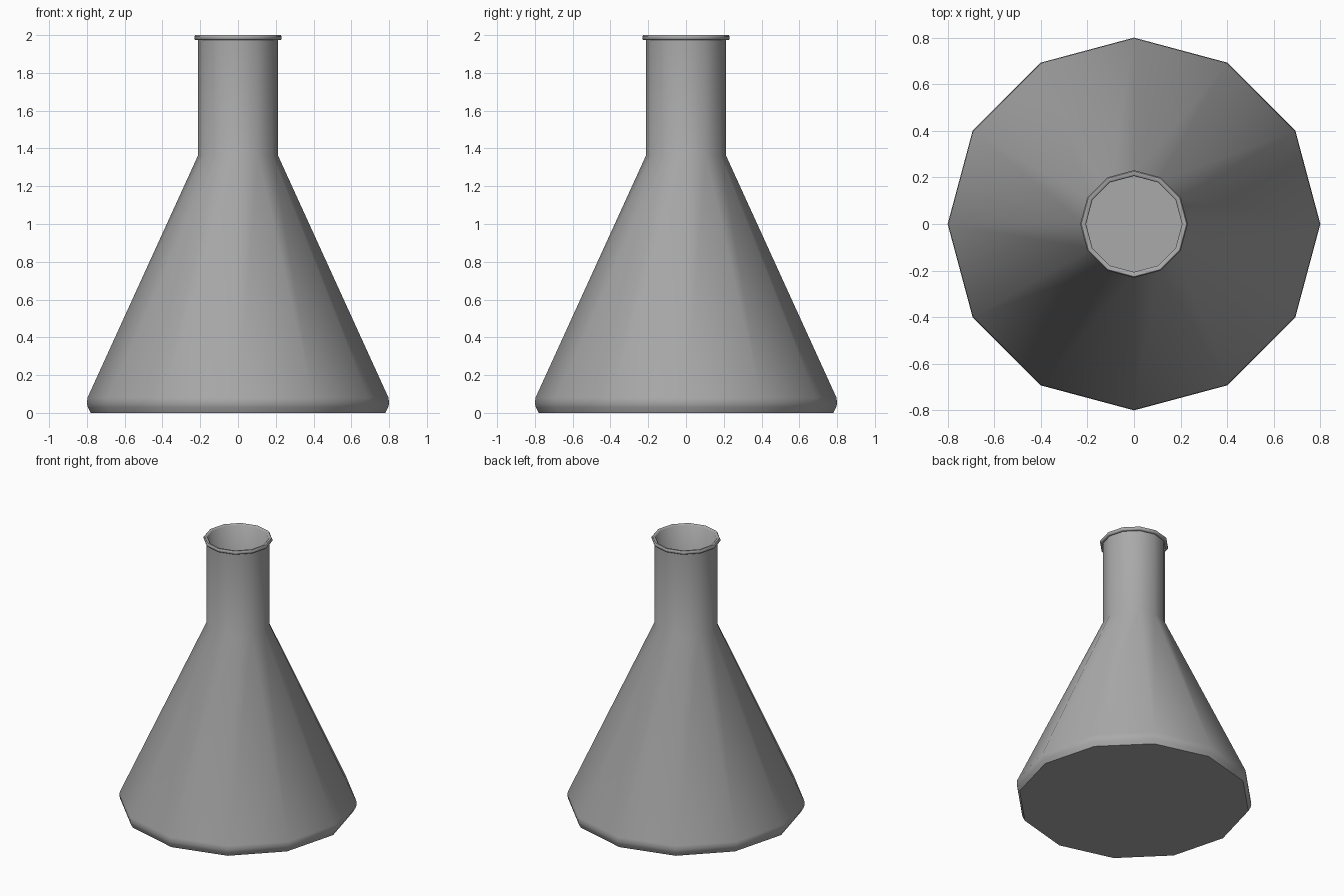
import bpy, bmesh, math

cube = bpy.data.objects.get("Cube")
if cube:
    bpy.data.objects.remove(cube, do_unlink=True)

SIDES = 12

grey = bpy.data.materials.new("plain grey")
grey.use_nodes = True
colour = (0.4, 0.4, 0.4, 1)
grey.diffuse_color = colour
grey.node_tree.nodes["Principled BSDF"].inputs["Base Color"].default_value = colour


def lathe(name, profile):
    """Spin an (radius, height) profile around z; radius 0 closes the end."""
    bm = bmesh.new()
    verts = [bm.verts.new((r, 0, z)) for r, z in profile]
    edges = [bm.edges.new(pair) for pair in zip(verts, verts[1:])]
    bmesh.ops.spin(bm, geom=verts + edges, cent=(0, 0, 0), axis=(0, 0, 1),
                   angle=math.tau, steps=SIDES)
    bmesh.ops.remove_doubles(bm, verts=bm.verts, dist=0.0005)
    bmesh.ops.recalc_face_normals(bm, faces=bm.faces)
    mesh = bpy.data.meshes.new(name)
    bm.to_mesh(mesh)
    bm.free()
    mesh.materials.append(grey)
    obj = bpy.data.objects.new(name, mesh)
    bpy.context.collection.objects.link(obj)
    bpy.ops.object.select_all(action='DESELECT')
    obj.select_set(True)
    bpy.context.view_layer.objects.active = obj
    bpy.ops.object.shade_smooth_by_angle(angle=math.radians(50))
    return obj


# Outer wall, rolled lip, then the thin inner wall back down to the floor
outer = [(0, 0), (0.78, 0), (0.795, 0.03), (0.8, 0.05), (0.797, 0.08),
         (0.213, 1.36), (0.213, 1.975)]
lip = [(0.226, 1.975), (0.231, 1.98), (0.231, 1.994), (0.226, 2), (0.213, 2)]
inner = [(0.206, 1.994), (0.206, 1.36), (0.785, 0.08), (0.77, 0.015), (0, 0.015)]
lathe("flask", outer + lip + inner)
